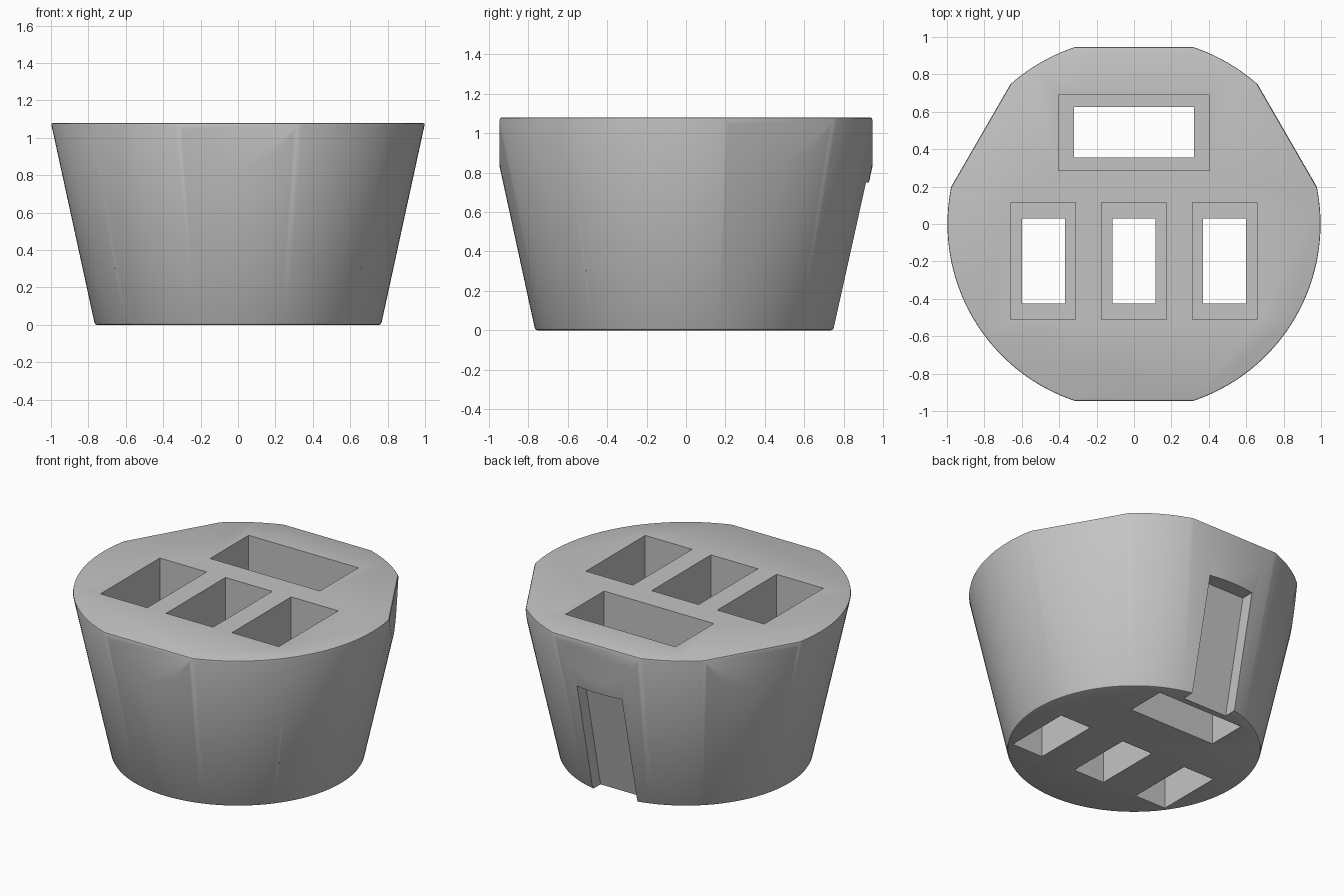
import bpy
import bmesh
from math import radians, sin, cos
from mathutils import Vector

cube = bpy.data.objects.get("Cube")
if cube:
    bpy.data.objects.remove(cube, do_unlink=True)

HEIGHT, R_BOTTOM, R_TOP, FLAT = 1.08, 0.765, 1.0, 0.946
LEDGE = 0.3
SLOPE = (R_TOP - R_BOTTOM) / HEIGHT

grey = bpy.data.materials.new("plain grey")
grey.use_nodes = True
grey.diffuse_color = (0.55, 0.55, 0.55, 1)
grey.node_tree.nodes["Principled BSDF"].inputs["Base Color"].default_value = (0.55, 0.55, 0.55, 1)


def make_object(name, bm):
    bmesh.ops.recalc_face_normals(bm, faces=bm.faces[:])
    mesh = bpy.data.meshes.new(name)
    bm.to_mesh(mesh)
    bm.free()
    mesh.materials.append(grey)
    obj = bpy.data.objects.new(name, mesh)
    bpy.context.collection.objects.link(obj)
    return obj


def prism(name, low, high):
    """Six-sided cutter between two rectangles given as (x0, x1, y0, y1, z)."""
    bm = bmesh.new()
    for x0, x1, y0, y1, z in (low, high):
        for x, y in ((x0, y0), (x1, y0), (x1, y1), (x0, y1)):
            bm.verts.new((x, y, z))
    bmesh.ops.convex_hull(bm, input=bm.verts[:])
    return make_object(name, bm)


# Tapered round body
bm = bmesh.new()
bmesh.ops.create_cone(bm, cap_ends=True, segments=144, radius1=R_BOTTOM, radius2=R_TOP, depth=HEIGHT)
bmesh.ops.translate(bm, verts=bm.verts[:], vec=(0, 0, HEIGHT / 2))

# Four vertical flats on the upper side
for angle in (30, 90, 150, 270):
    normal = Vector((cos(radians(angle)), sin(radians(angle)), 0))
    cut = bmesh.ops.bisect_plane(bm, geom=bm.verts[:] + bm.edges[:] + bm.faces[:],
                                 plane_co=normal * FLAT, plane_no=normal, clear_outer=True)
    edges = [e for e in cut["geom_cut"] if isinstance(e, bmesh.types.BMEdge)]
    bmesh.ops.contextual_create(bm, geom=edges)

# Softened top and bottom rims
bmesh.ops.recalc_face_normals(bm, faces=bm.faces[:])
rims = [e for e in bm.edges if e.is_manifold and e.calc_face_angle() > radians(55)]
bmesh.ops.bevel(bm, geom=rims, offset=0.012, segments=2, profile=0.5, affect='EDGES', clamp_overlap=False)
body = make_object("holder_body", bm)

# Stepped pockets: a wide well above a narrower through hole
cutters = []
pockets = [((-0.405, 0.405, 0.285, 0.69), (-0.32, 0.32, 0.355, 0.625))]
for x in (-0.485, 0, 0.485):
    pockets.append(((x - 0.173, x + 0.173, -0.51, 0.115), (x - 0.115, x + 0.115, -0.425, 0.03)))
for well, hole in pockets:
    cutters.append(prism("well_cutter", (*well, LEDGE), (*well, HEIGHT + 0.2)))
    cutters.append(prism("hole_cutter", (*hole, -0.2), (*hole, LEDGE + 0.1)))

# Leaning cable slot at the back
slot_low, slot_high = [(-0.165, 0.165, R_BOTTOM - 0.1 + SLOPE * z, 1.3, z) for z in (-0.1, 0.75)]
cutters.append(prism("slot_cutter", slot_low, slot_high))

bpy.context.view_layer.objects.active = body
body.select_set(True)
for cutter in cutters:
    mod = body.modifiers.new("cut", 'BOOLEAN')
    mod.operation = 'DIFFERENCE'
    mod.solver = 'EXACT'
    mod.object = cutter
    bpy.ops.object.modifier_apply(modifier=mod.name)
    bpy.data.objects.remove(cutter, do_unlink=True)

bpy.ops.object.shade_smooth_by_angle(angle=radians(25))
